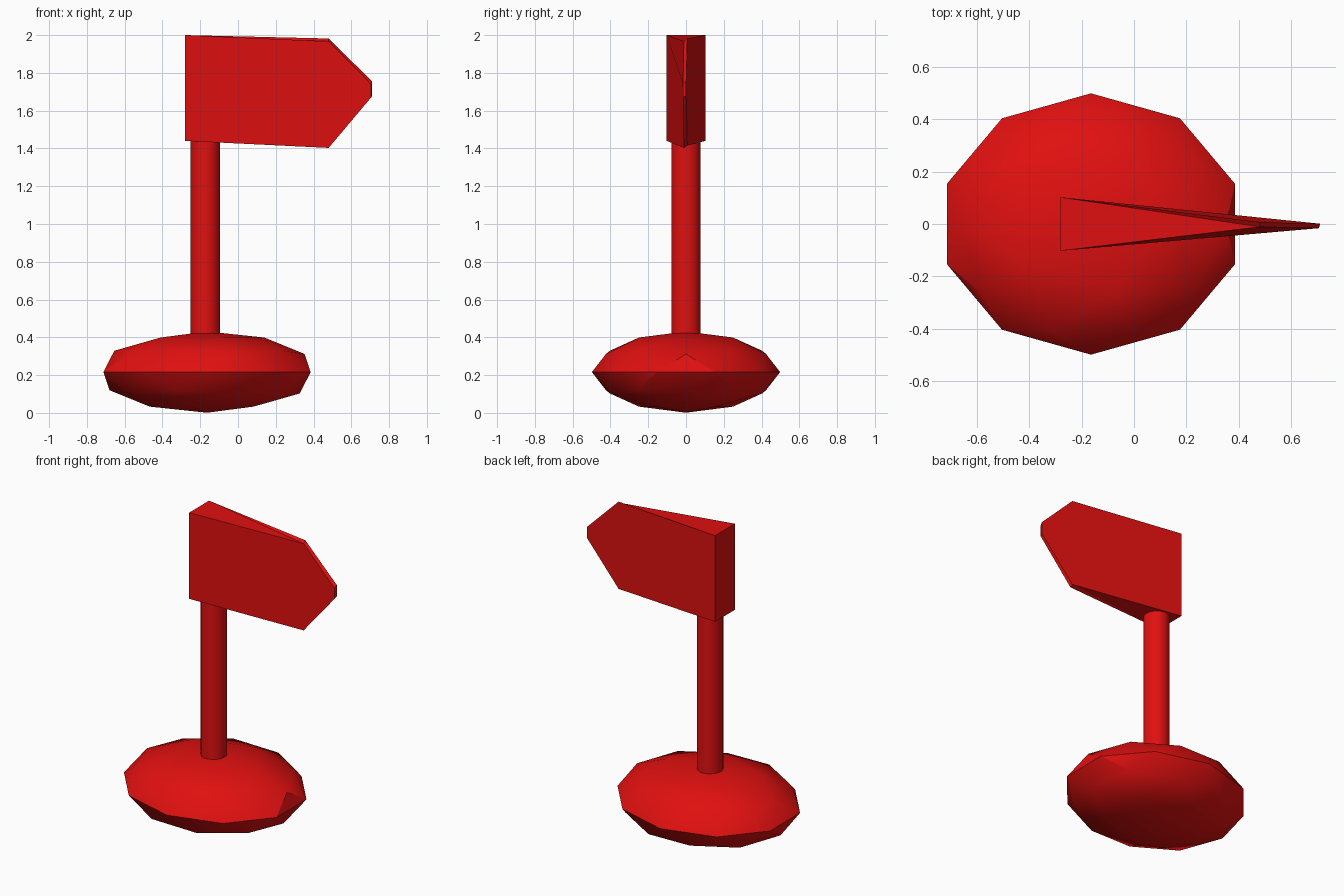
import bpy
import math

if "Cube" in bpy.data.objects:
    bpy.data.objects.remove(bpy.data.objects["Cube"])

red = bpy.data.materials.new("red")
red.diffuse_color = (0.75, 0.005, 0.005, 1)
red.use_nodes = True
red.node_tree.nodes["Principled BSDF"].inputs["Base Color"].default_value = red.diffuse_color


def finish(ob, name):
    ob.name = name
    ob.data.materials.append(red)
    return ob


def smooth(ob, degrees):
    bpy.ops.object.select_all(action='DESELECT')
    ob.select_set(True)
    bpy.context.view_layer.objects.active = ob
    bpy.ops.object.shade_smooth_by_angle(angle=math.radians(degrees))


# Base: flattened low-poly ball
bpy.ops.mesh.primitive_ico_sphere_add(subdivisions=2, radius=1, location=(-0.164, 0, 0.216))
base = finish(bpy.context.object, "base")
base.scale = (0.577, 0.498, 0.215)
bpy.ops.object.transform_apply(location=False, rotation=False, scale=True)
smooth(base, 30)

# Post: round pole from inside the base up into the sign
z0, z1 = 0.25, 1.47
bpy.ops.mesh.primitive_cylinder_add(vertices=32, radius=0.078, depth=z1 - z0,
                                    location=(-0.173, 0, (z0 + z1) / 2))
post = finish(bpy.context.object, "post")
smooth(post, 30)

# Sign: wedge-shaped arrow board, thick at the back and thin at the tip
front = [(-0.28, -0.102, 1.44), (0.48, -0.011, 1.403), (0.705, -0.016, 1.67),
         (0.705, -0.016, 1.74), (0.48, -0.011, 1.967), (-0.28, -0.102, 2.0)]
back = [(-0.28, 0.102, 1.44), (0.48, 0.007, 1.415), (0.71, 0.001, 1.68),
        (0.71, 0.001, 1.755), (0.48, 0.007, 1.982), (-0.28, 0.102, 2.0)]
n = len(front)
faces = [tuple(range(n)), tuple(reversed(range(n, 2 * n)))]
for i in range(n):
    j = (i + 1) % n
    # split each rim quad along the diagonal to the far edge
    faces += [(i, i + n, j + n), (i, j + n, j)]
mesh = bpy.data.meshes.new("arrow_sign")
mesh.from_pydata(front + back, [], faces)
sign = bpy.data.objects.new("arrow_sign", mesh)
bpy.context.collection.objects.link(sign)
finish(sign, "arrow_sign")
